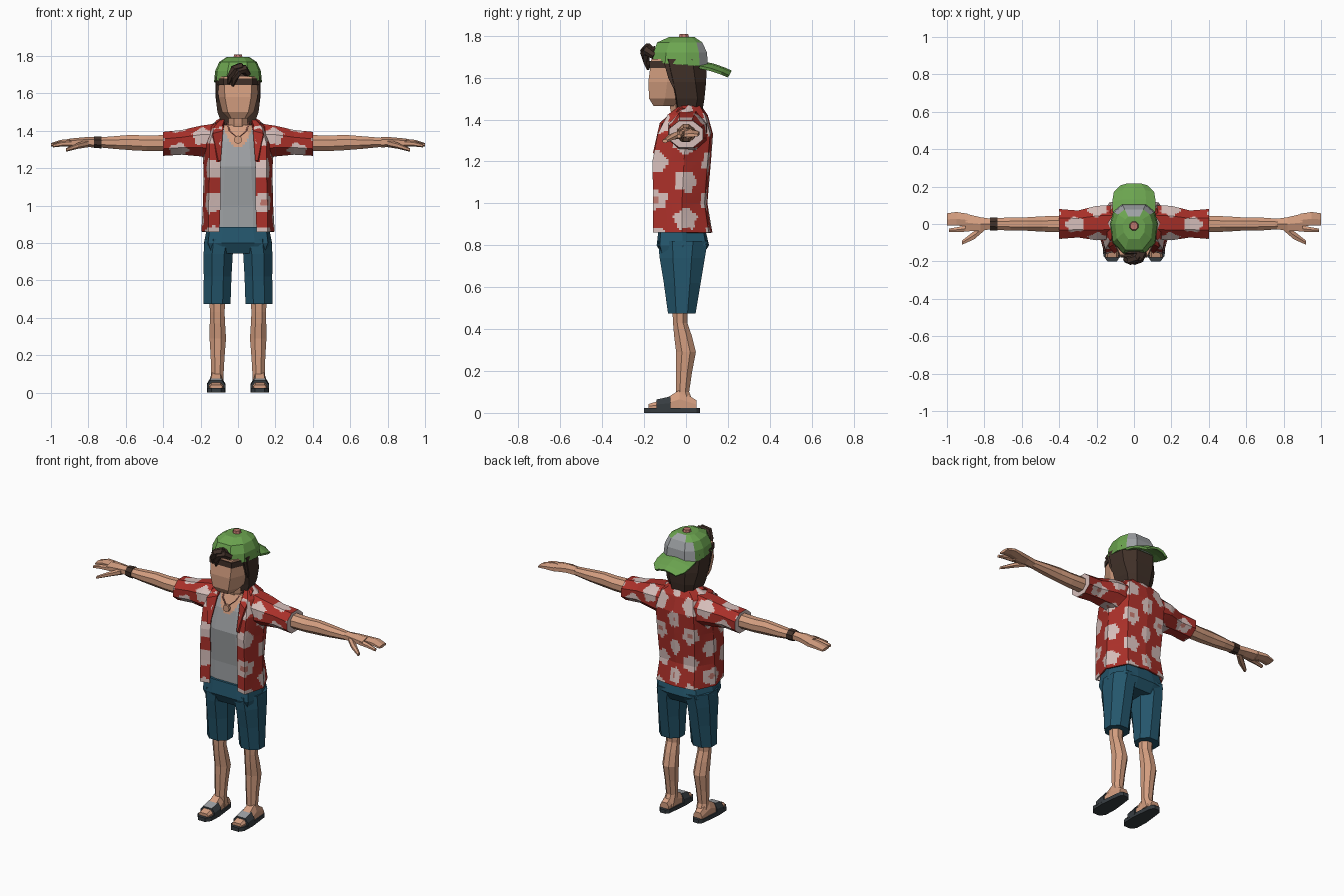
import bpy, bmesh, math
from mathutils import Vector


def material(name, r, g, b):
    m = bpy.data.materials.new(name)
    m.diffuse_color = [((c / 255 + 0.055) / 1.055) ** 2.4 for c in (r, g, b)] + [1]
    return m


SKIN = material("skin", 212, 158, 128)
HAIR = material("dark_brown", 64, 48, 40)
GREEN = material("cap_green", 108, 165, 80)
GREY = material("cloth_grey", 158, 161, 164)
RED = material("shirt_red", 170, 48, 41)
PALE = material("blossom_pale", 214, 190, 186)
PINK = material("dusty_pink", 190, 118, 108)
TEAL = material("shorts_teal", 36, 86, 108)
SOLE = material("sandal_dark", 54, 60, 64)


def finish(name, bm, mats, rule=None, cuts=0):
    """Turn a bmesh into an object; optionally subdivide and colour faces by a rule."""
    bmesh.ops.recalc_face_normals(bm, faces=bm.faces)
    if cuts:
        bmesh.ops.subdivide_edges(bm, edges=bm.edges[:], cuts=cuts, use_grid_fill=True)
    bm.normal_update()
    if rule:
        for f in bm.faces:
            f.material_index = rule(f.calc_center_median(), f.normal)
    me = bpy.data.meshes.new(name)
    bm.to_mesh(me)
    bm.free()
    for m in mats:
        me.materials.append(m)
    ob = bpy.data.objects.new(name, me)
    bpy.context.collection.objects.link(ob)
    return ob


def loft(name, rings, mats, closed=True, caps=True, rule=None, cuts=0):
    bm = bmesh.new()
    rows = [[bm.verts.new(p) for p in r] for r in rings]
    n = len(rows[0])
    for a, b in zip(rows, rows[1:]):
        for i in range(n if closed else n - 1):
            j = (i + 1) % n
            bm.faces.new((a[i], a[j], b[j], b[i]))
    if closed and caps:
        bm.faces.new(rows[0])
        bm.faces.new(rows[-1])
    return finish(name, bm, mats, rule, cuts)


def sym(z, half, tilt=0):
    """Ring mirrored in x from half-outline points running front to back."""
    full = half + [(-x, y) for x, y in reversed(half) if x > 0.0001]
    return [(x, y, z + tilt * y) for x, y in full]


def oval(axis, at, cu, cv, ru, rv, n=8):
    """Faceted ring across the z axis (u=x, v=y) or across the x axis (u=y, v=z)."""
    k, pts = 1 / math.cos(math.pi / n), []
    for i in range(n):
        a = (i + 0.5) * 2 * math.pi / n
        u, v = cu + ru * k * math.cos(a), cv + rv * k * math.sin(a)
        pts.append((u, v, at) if axis == "z" else (at, u, v))
    return pts


def blossom(u, v):
    """Staggered blotches: 0 red, 1 pale, 2 pink fleck."""
    du, dv = 0.1257, 0.18
    i = round(u / du)
    off = 1.105 + (dv / 2 if i % 2 else 0)
    j = round((v - off) / dv)
    x, y = u - i * du, v - off - j * dv
    d, a = math.hypot(x, y), math.atan2(y, x)
    if d > 0.05 * (1 + 0.12 * math.sin(5 * a + i + 2 * j)):
        return 0
    return 2 if d < 0.016 and (i + j) % 3 == 0 else 1


# torso with tank top and bare neckline
loft("tank_top", [
    sym(0.86, [(0.08, -0.115), (0.14, -0.10), (0.16, -0.02), (0.11, 0.06)]),
    sym(1.0, [(0.08, -0.115), (0.14, -0.10), (0.16, -0.02), (0.11, 0.06)]),
    sym(1.21, [(0.07, -0.135), (0.13, -0.115), (0.15, -0.01), (0.11, 0.07)]),
    sym(1.34, [(0.06, -0.105), (0.12, -0.09), (0.15, 0.0), (0.1, 0.08)]),
    sym(1.43, [(0.05, -0.065), (0.085, -0.05), (0.1, 0.01), (0.06, 0.06)])],
    [GREY, SKIN], cuts=9, rule=lambda c, n: int(c.z > 1.31 + 18 * c.x ** 2))
loft("neck", [oval("z", 1.39, 0, -0.01, 0.06, 0.05), oval("z", 1.44, 0, -0.025, 0.052, 0.048),
              oval("z", 1.53, 0, -0.04, 0.05, 0.05)], [SKIN])

# open shirt wrapped round the torso
def open_row(z, half):
    return [(x, y, z) for x, y in half] + [(-x, y, z) for x, y in reversed(half[:-1])]


shirt = loft("shirt", [
    open_row(0.86, [(0.1, -0.14), (0.155, -0.155), (0.192, -0.02), (0.13, 0.105), (0, 0.122)]),
    open_row(1.0, [(0.095, -0.138), (0.155, -0.153), (0.184, -0.02), (0.12, 0.085), (0, 0.098)]),
    open_row(1.2, [(0.095, -0.142), (0.15, -0.157), (0.18, -0.01), (0.13, 0.10), (0, 0.115)]),
    open_row(1.33, [(0.095, -0.122), (0.15, -0.132), (0.19, 0.0), (0.13, 0.112), (0, 0.125)]),
    open_row(1.42, [(0.085, -0.08), (0.125, -0.085), (0.155, 0.0), (0.11, 0.088), (0, 0.1)]),
    open_row(1.465, [(0.07, -0.03), (0.085, -0.025), (0.09, 0.02), (0.06, 0.062), (0, 0.07)])],
    [RED, PALE, PINK], closed=False, cuts=11,
    rule=lambda c, n: blossom(0.16 * math.atan2(c.x, -c.y), c.z))
sol = shirt.modifiers.new("thickness", "SOLIDIFY")
sol.thickness, sol.offset = 0.008, 0
# collar: rises round the neck and folds into lapels
for s in (-1, 1):
    inner = [(0, 0.06, 1.485), (0.06, 0.045, 1.485), (0.072, -0.02, 1.475), (0.08, -0.095, 1.40), (0.092, -0.148, 1.24)]
    outer = [(0, 0.09, 1.44), (0.085, 0.075, 1.44), (0.118, -0.02, 1.455), (0.135, -0.125, 1.385), (0.105, -0.158, 1.24)]
    c = loft("collar", [[(s * x, y, z) for x, y, z in r] for r in (inner, outer)], [RED], closed=False)
    c.modifiers.new("thickness", "SOLIDIFY").thickness = 0.012

# necklace with pendant
cu = bpy.data.curves.new("necklace", "CURVE")
cu.dimensions, cu.bevel_depth, cu.bevel_resolution = "3D", 0.004, 0
sp = cu.splines.new("POLY")
path = [(-0.06, -0.04, 1.45), (-0.045, -0.088, 1.40), (0, -0.115, 1.36), (0.045, -0.088, 1.40), (0.06, -0.04, 1.45)]
sp.points.add(len(path) - 1)
for p, q in zip(sp.points, path):
    p.co = (*q, 1)
cu.materials.append(PINK)
bpy.context.collection.objects.link(bpy.data.objects.new("necklace", cu))
loft("pendant", [[(0.022 * math.cos(a), y, 1.352 + 0.022 * math.sin(a))
                  for a in [k * math.pi / 4 for k in range(8)]] for y in (-0.105, -0.122)], [SKIN])

# sleeves, arms, hands (mirrored)
for s in (-1, 1):
    def limb(name, specs, mats, n=8, **kw):
        return loft(name, [oval("x", s * x, cy, cz, ry, rz, n) for x, cy, cz, ry, rz in specs], mats, **kw)

    limb("sleeve", [(0.11, 0.01, 1.34, 0.09, 0.10), (0.2, 0.005, 1.345, 0.092, 0.082),
                    (0.3, 0.0, 1.338, 0.072, 0.066), (0.4, 0.0, 1.33, 0.08, 0.064)],
         [RED, PALE, PINK], cuts=9,
         rule=lambda c, n: blossom(abs(c.x) + 0.06, 0.085 * math.atan2(c.y, c.z - 1.335) + 1.02))
    limb("arm", [(0.36, 0, 1.335, 0.045, 0.043), (0.49, 0, 1.333, 0.041, 0.041),
                 (0.57, 0, 1.337, 0.036, 0.041), (0.66, 0, 1.337, 0.036, 0.034), (0.77, 0, 1.338, 0.028, 0.024)], [SKIN])
    limb("palm", [(0.765, 0, 1.338, 0.028, 0.024), (0.82, 0, 1.34, 0.036, 0.022),
                  (0.9, 0.008, 1.335, 0.047, 0.02)], [SKIN], 6)
    limb("fingers", [(0.89, 0.021, 1.335, 0.034, 0.019), (0.95, 0.028, 1.335, 0.036, 0.014),
                     (1.0, 0.024, 1.325, 0.033, 0.008)], [SKIN], 6)
    limb("index_finger", [(0.88, -0.022, 1.333, 0.017, 0.016), (0.94, -0.03, 1.33, 0.014, 0.012),
                          (0.99, -0.034, 1.32, 0.009, 0.008)], [SKIN], 6)
    limb("thumb", [(0.80, -0.015, 1.333, 0.02, 0.018), (0.855, -0.06, 1.32, 0.022, 0.014),
                   (0.92, -0.1, 1.297, 0.011, 0.008)], [SKIN], 6)
    if s < 0:
        limb("wrist_band", [(0.73, 0, 1.338, 0.036, 0.032), (0.77, 0, 1.338, 0.034, 0.03)], [HAIR])

# shorts: seat and legs
loft("shorts_seat", [
    sym(0.885, [(0.08, -0.13), (0.15, -0.12), (0.165, -0.02), (0.12, 0.08), (0.05, 0.09)]),
    sym(0.80, [(0.09, -0.14), (0.16, -0.125), (0.182, -0.015), (0.14, 0.095), (0.06, 0.11)]),
    sym(0.745, [(0.07, -0.11), (0.14, -0.11), (0.178, -0.015), (0.13, 0.07), (0.05, 0.075)])], [TEAL])
for s in (-1, 1):
    def column(name, specs, mat):
        return loft(name, [oval("z", z, s * cx, cy, rx, ry) for z, cx, cy, rx, ry in specs], [mat])

    column("shorts_leg", [(0.82, 0.095, -0.015, 0.084, 0.118), (0.74, 0.106, -0.018, 0.078, 0.108),
                          (0.62, 0.109, -0.018, 0.074, 0.088), (0.475, 0.112, -0.02, 0.072, 0.066)], TEAL)
    column("leg", [(0.52, 0.11, -0.028, 0.044, 0.038), (0.43, 0.111, -0.028, 0.039, 0.034),
                   (0.37, 0.11, -0.015, 0.041, 0.042), (0.29, 0.108, 0.0, 0.044, 0.047),
                   (0.19, 0.109, -0.01, 0.037, 0.038), (0.10, 0.11, -0.016, 0.033, 0.031),
                   (0.03, 0.113, 0.0, 0.034, 0.044)], SKIN)

    # foot and sandal
    def box_ring(y, w, z0, z1, t):
        cx = s * 0.117
        return [(cx - w, y, z0), (cx + w, y, z0), (cx + w, y, (z0 + z1) / 2),
                (cx + w * t, y, z1), (cx - w * t, y, z1), (cx - w, y, (z0 + z1) / 2)]

    loft("foot", [box_ring(0.05, 0.03, 0.02, 0.06, 0.6), box_ring(-0.03, 0.036, 0.02, 0.11, 0.6),
                  box_ring(-0.1, 0.043, 0.02, 0.066, 0.6), box_ring(-0.18, 0.034, 0.02, 0.042, 0.7)], [SKIN])
    loft("sandal_strap", [box_ring(-0.075, 0.05, 0.015, 0.078, 0.62), box_ring(-0.14, 0.05, 0.015, 0.064, 0.62)],
         [SOLE, GREY], rule=lambda c, n: int(n.z > 0.75))
    sole = [(0.025, -0.2), (0.047, -0.17), (0.05, -0.09), (0.04, 0.0), (0.034, 0.05), (0.018, 0.068)]
    loft("sandal_sole", [[(x + s * 0.117, y, zz) for x, y, zz in sym(z, sole)] for z in (0, 0.024)], [SOLE])

# head and hair
loft("head", [
    sym(1.465, [(0.035, -0.155), (0.05, -0.11), (0.04, -0.05)]),
    sym(1.50, [(0.055, -0.176), (0.085, -0.10), (0.07, 0.0)]),
    sym(1.58, [(0.07, -0.18), (0.105, -0.09), (0.09, 0.03)]),
    sym(1.69, [(0.075, -0.165), (0.11, -0.08), (0.1, 0.04)])], [SKIN])
loft("hair", [
    sym(1.42, [(0.05, -0.04), (0.08, -0.035), (0.072, 0.04), (0.04, 0.075)]),
    sym(1.50, [(0.07, -0.05), (0.11, -0.045), (0.096, 0.055), (0.05, 0.088)]),
    sym(1.58, [(0.09, -0.07), (0.12, -0.06), (0.116, 0.045), (0.06, 0.096)]),
    sym(1.69, [(0.1, -0.1), (0.12, -0.085), (0.118, 0.03), (0.06, 0.1)])], [HAIR])
loft("hairline", [sym(z, [(0.077, -0.174), (0.112, -0.09), (0.1, 0.0)]) for z in (1.645, 1.68)], [HAIR])
for s in (-1, 1):
    loft("sideburn", [[(s * x, y, z) for x in (0.1, 0.115) for y in ((a, b) if x < 0.11 else (b, a))]
                      for z, a, b in ((1.67, -0.105, -0.04), (1.6, -0.085, -0.04), (1.55, -0.06, -0.04))], [HAIR])

# backwards cap: crown, rear panel, button, brim
loft("cap_crown", [
    sym(1.66, [(0.06, -0.158), (0.115, -0.10), (0.128, 0.0), (0.112, 0.065), (0.065, 0.105)], -0.08),
    sym(1.72, [(0.056, -0.155), (0.112, -0.095), (0.122, 0.0), (0.105, 0.062), (0.06, 0.1)]),
    sym(1.768, [(0.046, -0.138), (0.092, -0.08), (0.1, 0.0), (0.085, 0.05), (0.05, 0.078)]),
    sym(1.794, [(0.03, -0.08), (0.055, -0.045), (0.06, 0.0), (0.045, 0.025), (0.03, 0.04)])],
    [GREEN, GREY], rule=lambda c, n: int(c.y > 0.055 and n.z < 0.85))
loft("cap_button", [oval("z", 1.785, 0, -0.01, 0.026, 0.026), oval("z", 1.809, 0, -0.01, 0.02, 0.02)], [PINK])
brim = loft("cap_brim", [
    [(x * w, y - 0.012 * abs(x) ** 3 * k, z - 0.022 * x * x) for x in (-1, -0.55, 0, 0.55, 1)]
    for y, w, z, k in ((0.075, 0.112, 1.672, 1), (0.13, 0.114, 1.66, 1), (0.18, 0.105, 1.643, 1), (0.214, 0.07, 1.628, 1))],
    [GREEN], closed=False)
sol = brim.modifiers.new("thickness", "SOLIDIFY")
sol.thickness, sol.offset = 0.014, 0

# arched cap opening with a tuft of hair pulled through
arch = [(0.052, 1.69)] + [(0.052 * math.cos(a), 1.70 + 0.05 * math.sin(a)) for a in [k * math.pi / 6 for k in range(7)]] + [(-0.052, 1.69)]
loft("cap_opening", [[(x, y - 0.1 * (1.7 - z), z) for x, z in arch] for y in (-0.152, -0.161)], [HAIR])
tuft = [(0.03, -0.15, 1.715, 0.018), (0.01, -0.185, 1.742, 0.024), (-0.02, -0.195, 1.73, 0.024),
        (-0.042, -0.19, 1.69, 0.017), (-0.05, -0.18, 1.65, 0.006)]
for dx, dz in ((0, 0), (0.022, -0.012)):
    rings = []
    for k, (x, y, z, r) in enumerate(tuft):
        a, b = Vector(tuft[max(k - 1, 0)][:3]), Vector(tuft[min(k + 1, 4)][:3])
        q = (b - a).to_track_quat("Z", "Y")
        rings.append([Vector((x + dx, y, z + dz)) + q @ Vector((r * math.cos(t), r * math.sin(t), 0))
                      for t in [m * math.pi / 3 for m in range(6)]])
    loft("hair_tuft", rings, [HAIR])
